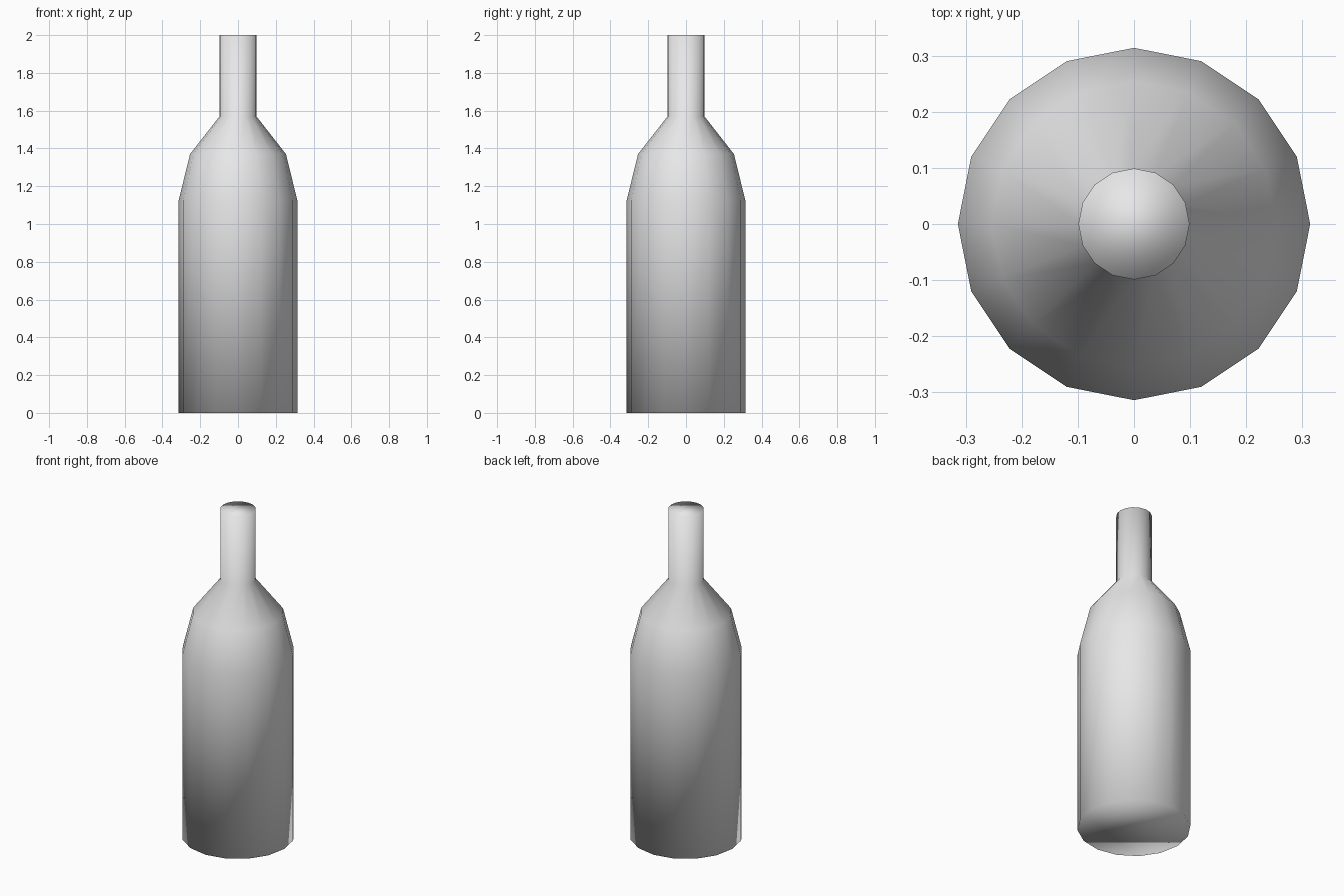
import bpy
import bmesh
from math import cos, sin, tau

cube = bpy.data.objects.get("Cube")
if cube:
    bpy.data.objects.remove(cube, do_unlink=True)

SIDES = 16
# (radius, height) from base to mouth
PROFILE = [(0.314, 0), (0.314, 1.125), (0.254, 1.37), (0.099, 1.568), (0.099, 2)]


def make_material(name, colour):
    mat = bpy.data.materials.new(name)
    mat.use_nodes = True
    mat.diffuse_color = colour
    mat.node_tree.nodes["Principled BSDF"].inputs["Base Color"].default_value = colour
    return mat


def make_lathe(name, profile, sides, mat):
    """Turn a profile around z and close both ends."""
    bm = bmesh.new()
    rings = [[bm.verts.new((r * cos(tau * i / sides), r * sin(tau * i / sides), z))
              for i in range(sides)] for r, z in profile]
    for low, high in zip(rings, rings[1:]):
        for i in range(sides):
            j = (i + 1) % sides
            bm.faces.new((low[i], low[j], high[j], high[i]))
    bm.faces.new(rings[0][::-1])
    bm.faces.new(rings[-1])
    # Smooth everywhere, including across the cap rims
    for face in bm.faces:
        face.smooth = True
    mesh = bpy.data.meshes.new(name)
    bm.to_mesh(mesh)
    bm.free()
    mesh.materials.append(mat)
    obj = bpy.data.objects.new(name, mesh)
    bpy.context.collection.objects.link(obj)
    return obj


# Bottle: straight body, two-step shoulder, narrow neck
make_lathe("bottle", PROFILE, SIDES, make_material("light grey", (0.8, 0.8, 0.8, 1)))
